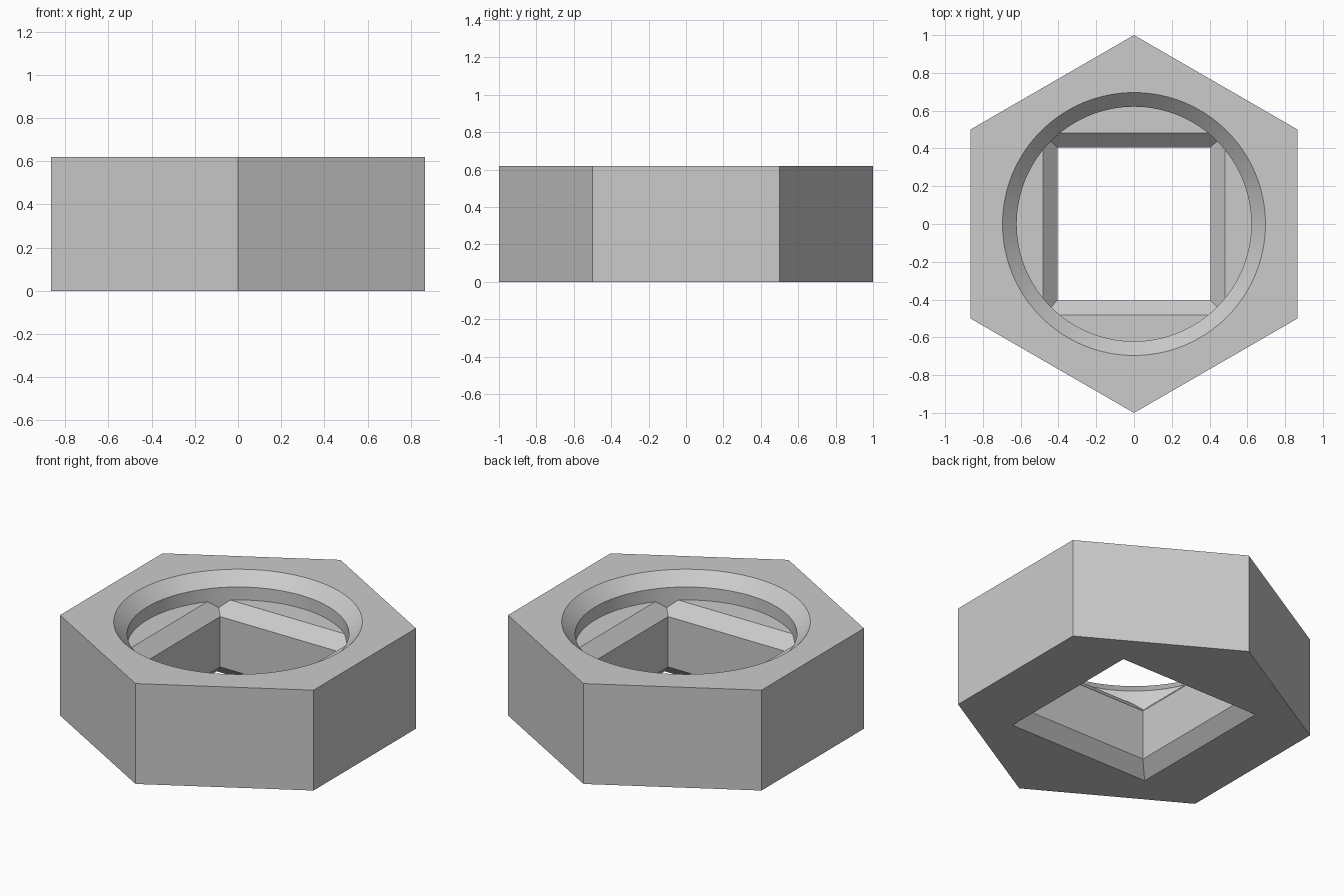
import bpy, bmesh, math

old = bpy.data.objects.get("Cube")
if old:
    bpy.data.objects.remove(old, do_unlink=True)

HEIGHT = 0.62
CHAMFER = 0.077
FLOOR = 0.465
HOLE = 0.406      # half width of the square hole
BORE = 0.621      # radius of the round recess


def lathe(name, profile, sides, start):
    """Closed solid from (radius, z) rings, with flat end caps."""
    bm = bmesh.new()
    rings = []
    for r, z in profile:
        angles = [start + math.tau * i / sides for i in range(sides)]
        rings.append([bm.verts.new((r * math.cos(a), r * math.sin(a), z)) for a in angles])
    for low, high in zip(rings, rings[1:]):
        for i in range(sides):
            j = (i + 1) % sides
            bm.faces.new((low[i], low[j], high[j], high[i]))
    bm.faces.new(rings[0][::-1])
    bm.faces.new(rings[-1])
    mesh = bpy.data.meshes.new(name)
    bm.to_mesh(mesh)
    bm.free()
    obj = bpy.data.objects.new(name, mesh)
    bpy.context.collection.objects.link(obj)
    return obj


def square(name, profile):
    """Four-sided solid from (half width, z) rings."""
    return lathe(name, [(h * math.sqrt(2), z) for h, z in profile], 4, math.pi / 4)


def combine(target, tool, operation):
    mod = target.modifiers.new("cut", 'BOOLEAN')
    mod.operation = operation
    mod.solver = 'EXACT'
    mod.object = tool
    bpy.context.view_layer.objects.active = target
    bpy.ops.object.modifier_apply(modifier=mod.name)
    bpy.data.objects.remove(tool, do_unlink=True)


# Hexagonal body
body = lathe("hex_nut_body", [(1, 0), (1, HEIGHT)], 6, math.pi / 2)

# Round recess with chamfered rim, narrowing to a chamfered square hole
recess = lathe("round_recess", [(BORE, -0.4), (BORE, HEIGHT - 0.075),
                                (BORE + 0.175, HEIGHT + 0.1)], 128, 0)
opening = square("square_opening", [(HOLE, -0.2), (HOLE, FLOOR - CHAMFER),
                                    (HOLE + CHAMFER, FLOOR), (0.9, FLOOR),
                                    (0.9, HEIGHT + 0.05)])
combine(recess, opening, 'INTERSECT')
combine(body, recess, 'DIFFERENCE')

# Chamfer around the hole on the underside
lead_in = square("bottom_chamfer", [(HOLE + 2 * CHAMFER, -CHAMFER), (HOLE - CHAMFER, 2 * CHAMFER)])
combine(body, lead_in, 'DIFFERENCE')

# Plain grey finish
grey = bpy.data.materials.new("light_grey")
grey.use_nodes = True
colour = (0.6, 0.6, 0.6, 1)
grey.diffuse_color = colour
grey.node_tree.nodes["Principled BSDF"].inputs["Base Color"].default_value = colour
body.data.materials.clear()
body.data.materials.append(grey)
for face in body.data.polygons:
    face.material_index = 0

bpy.ops.object.select_all(action='DESELECT')
body.select_set(True)
bpy.context.view_layer.objects.active = body
bpy.ops.object.shade_smooth_by_angle(angle=math.radians(25))
